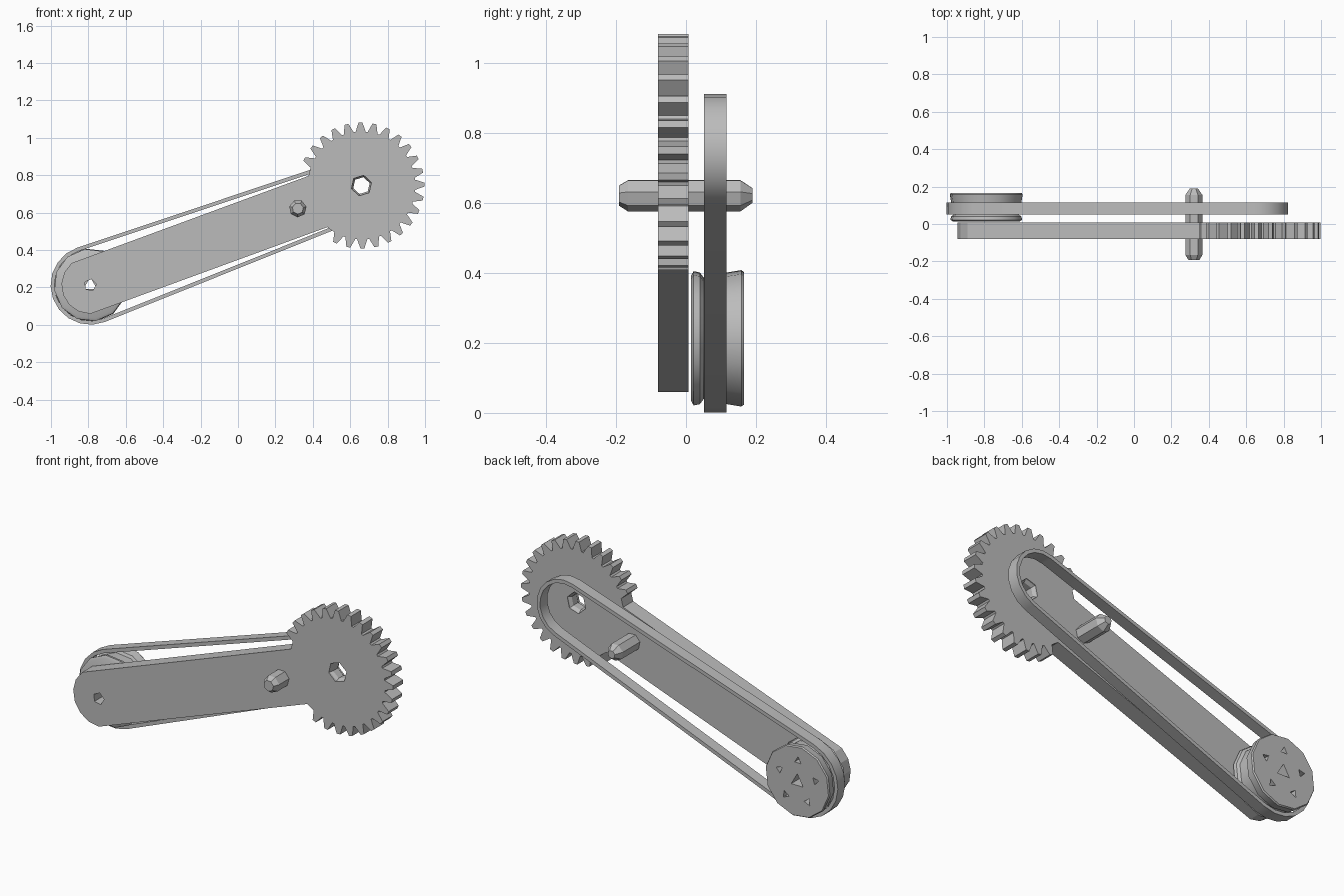
import bpy, bmesh, math
from math import sin, cos, pi, radians
from mathutils import Vector

cube = bpy.data.objects.get("Cube")
if cube:
    bpy.data.objects.remove(cube, do_unlink=True)

grey = bpy.data.materials.new("plain_grey")
grey.use_nodes = True
grey.diffuse_color = (0.5, 0.5, 0.5, 1)
grey.node_tree.nodes["Principled BSDF"].inputs["Base Color"].default_value = (0.5, 0.5, 0.5, 1)

WHEEL = Vector((-0.79, 0.213))   # small end axis (x, z)
HUB = Vector((0.66, 0.745))      # gear axis (x, z)
AXIS = HUB - WHEEL
TILT = math.atan2(AXIS.y, AXIS.x)


def polar(center, r, a):
    return center + Vector((cos(a), sin(a))) * r


def arc(center, r, a0, a1, n):
    return [polar(center, r, a0 + (a1 - a0) * i / n) for i in range(n + 1)]


def finish(bm, name, smooth=None):
    bmesh.ops.recalc_face_normals(bm, faces=bm.faces)
    mesh = bpy.data.meshes.new(name)
    bm.to_mesh(mesh)
    bm.free()
    mesh.materials.append(grey)
    ob = bpy.data.objects.new(name, mesh)
    bpy.context.collection.objects.link(ob)
    if smooth:
        bpy.ops.object.select_all(action='DESELECT')
        ob.select_set(True)
        bpy.context.view_layer.objects.active = ob
        bpy.ops.object.shade_smooth_by_angle(angle=radians(smooth))
    return ob


def loft(name, rings, smooth=None, closed=False):
    """Skin matching loops given as (y, points); cap the ends or close the tube."""
    bm = bmesh.new()
    loops = [[bm.verts.new((p.x, y, p.y)) for p in pts] for y, pts in rings]
    pairs = list(zip(loops, loops[1:]))
    if closed:
        pairs.append((loops[-1], loops[0]))
    else:
        bm.faces.new(loops[0])
        bm.faces.new(loops[-1])
    for a, b in pairs:
        for i in range(len(a)):
            j = (i + 1) % len(a)
            bm.faces.new((a[i], a[j], b[j], b[i]))
    return finish(bm, name, smooth)


def turned(name, center, sides, profile, turn=0.0, smooth=None):
    """Lathe-like part along y from (y, radius) pairs."""
    rings = [(y, arc(center, r, turn, turn + 2 * pi, sides)[:-1]) for y, r in profile]
    return loft(name, rings, smooth)


def cut(target, cutter):
    mod = target.modifiers.new("cut", 'BOOLEAN')
    mod.operation = 'DIFFERENCE'
    mod.solver = 'EXACT'
    mod.object = cutter
    bpy.ops.object.select_all(action='DESELECT')
    target.select_set(True)
    bpy.context.view_layer.objects.active = target
    bpy.ops.object.modifier_apply(modifier=mod.name)
    bpy.data.objects.remove(cutter, do_unlink=True)


# Gear and arm as one plate: teeth run round to the arm, then the rounded end
TEETH, ROOT, TIP, HALF = 28, 0.288, 0.337, 0.146
step = 2 * pi / TEETH
spread = math.asin(HALF / ROOT)
start, end = TILT - pi + spread, TILT + pi - spread
outline = [polar(HUB, ROOT, start)]
for i in range(TEETH):
    a = TILT - pi + (i + 0.5) * step
    if a - step / 2 > start and a + step / 2 < end:
        for r, off in ((ROOT, -0.42), (TIP, -0.14), (TIP, 0.14), (ROOT, 0.42)):
            outline.append(polar(HUB, r, a + off * step))
outline.append(polar(HUB, ROOT, end))
outline += arc(WHEEL, 0.154, TILT + radians(110), TILT + radians(250), 6)
arm = loft("gear_arm", [(-0.08, outline), (0.007, outline)])
cut(arm, turned("hub_cutter", HUB, 6, [(-0.1, 0.056), (-0.07, 0.056), (-0.055, 0.046),
                                       (-0.015, 0.046), (0, 0.058), (0.03, 0.058)], 0.3))
cut(arm, turned("pivot_cutter", WHEEL, 5, [(-0.1, 0.033), (0.03, 0.033)], 0.1))

# Crossing pin with tapered ends
turned("pin", Vector((0.32, 0.622)), 7,
       [(-0.192, 0.03), (-0.165, 0.047), (0.155, 0.047), (0.19, 0.022)], 0.2)

# Grooved pulley with triangular openings
pulley = turned("pulley", WHEEL, 12,
                [(0.014, 0.18), (0.022, 0.194), (0.04, 0.19), (0.05, 0.176),
                 (0.108, 0.176), (0.116, 0.19), (0.158, 0.197), (0.165, 0.192)],
                0.15, 35)
cut(pulley, turned("bore_cutter", WHEEL, 3, [(-0.02, 0.042), (0.2, 0.042)], pi / 2))
for i in range(5):
    a = 2 * pi * i / 5 + 0.35
    cut(pulley, turned("opening_cutter", polar(WHEEL, 0.115, a), 3,
                       [(0.125, 0.022), (0.2, 0.022)], a))

# Belt round the pulley and the hub
R_WHEEL, R_HUB, THICK = 0.212, 0.166, 0.02
lean = math.asin((R_WHEEL - R_HUB) / AXIS.length)
top, bottom = TILT + pi / 2 - lean, TILT - pi / 2 + lean


def belt_path(inset):
    return (arc(HUB, R_HUB - inset, bottom, top, 9)
            + arc(WHEEL, R_WHEEL - inset, top, bottom + 2 * pi, 10))


outer, inner = belt_path(0), belt_path(THICK)
loft("belt", [(0.052, outer), (0.115, outer), (0.115, inner), (0.052, inner)], 30, closed=True)
